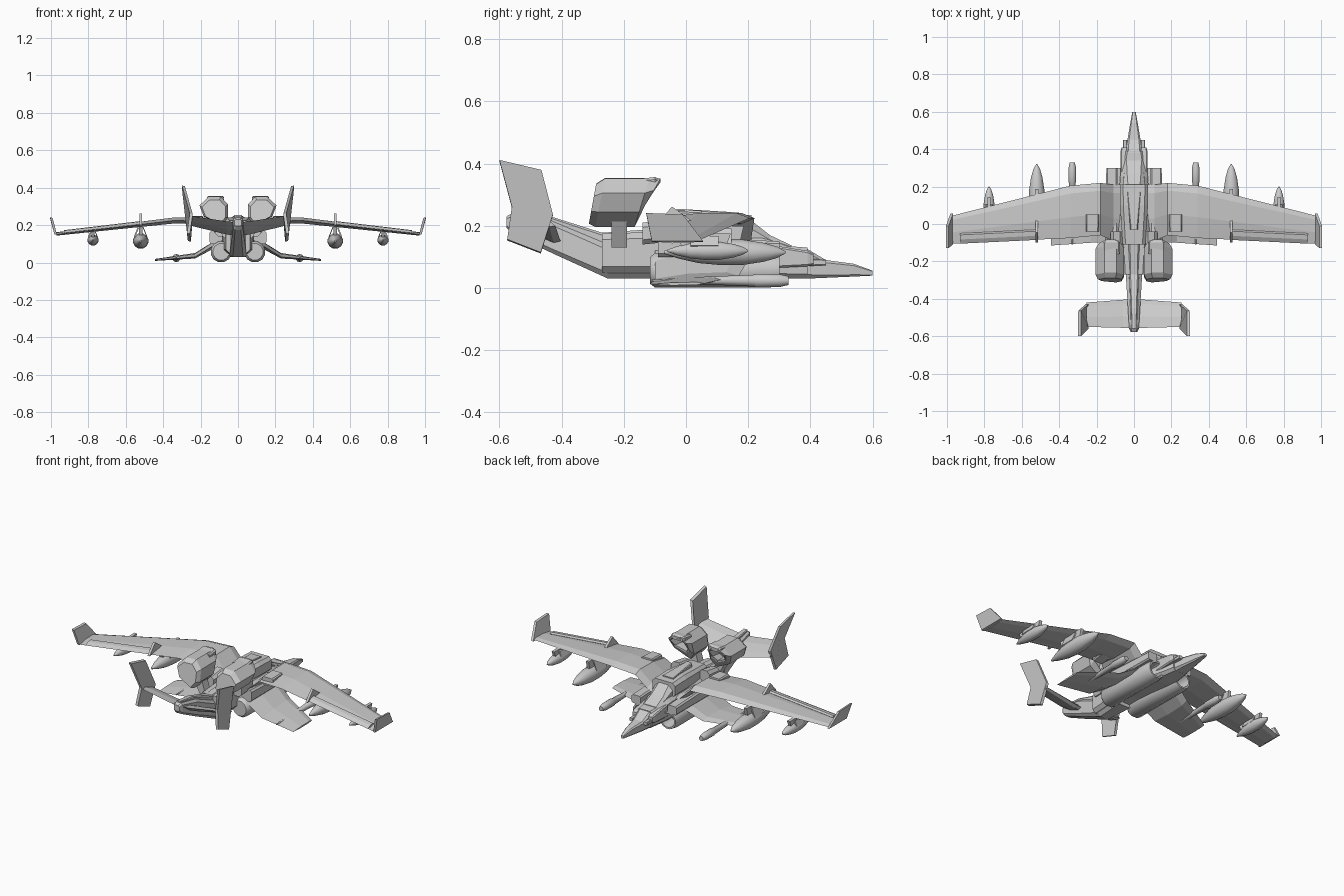
import bpy, bmesh, math
from mathutils import Vector


def loft(name, rings, mirror=False, smooth=False):
    """Skin a row of equal-sized rings; optionally mirror across x = 0."""
    bm = bmesh.new()
    vs = [[bm.verts.new(p) for p in r] for r in rings]
    n = len(rings[0])
    for a, b in zip(vs, vs[1:]):
        for i in range(n):
            j = (i + 1) % n
            bm.faces.new((a[i], a[j], b[j], b[i]))
    bm.faces.new(vs[0][::-1])
    bm.faces.new(vs[-1])
    bmesh.ops.recalc_face_normals(bm, faces=bm.faces)
    me = bpy.data.meshes.new(name)
    bm.to_mesh(me)
    bm.free()
    ob = bpy.data.objects.new(name, me)
    bpy.context.collection.objects.link(ob)
    if mirror:
        m = ob.modifiers.new("mirror", 'MIRROR')
        m.use_axis[0] = True
        m.use_clip = False
    if smooth:
        bpy.context.view_layer.objects.active = ob
        ob.select_set(True)
        bpy.ops.object.shade_smooth_by_angle(angle=math.radians(40))
        ob.select_set(False)
    return ob


def hull(name, secs, c=0.3, cx=0.0, mirror=False):
    """Chamfered box sections along y: (y, half width, z bottom, z top)."""
    rings = []
    for y, w, z0, z1 in secs:
        k = c * min(w, (z1 - z0) / 2)
        rings.append([(cx + x, y, z) for x, z in (
            (-w + k, z0), (w - k, z0), (w, z0 + k), (w, z1 - k),
            (w - k, z1), (-w + k, z1), (-w, z1 - k), (-w, z0 + k))])
    return loft(name, rings, mirror)


def wing(name, secs):
    """Aerofoil sections along x: (x, trailing y, leading y, z trailing, z leading, thickness)."""
    rings = []
    for x, t, l, zt, zl, h in secs:
        def p(f, d):
            return (x, t + (l - t) * f, zt + (zl - zt) * f + d)
        rings.append([p(0, 0), p(.4, h / 2), p(.85, h / 2), p(1, 0), p(.85, -h / 2), p(.4, -h / 2)])
    return loft(name, rings, True)


def plate(name, pts, d, mirror=True):
    """Flat polygon thickened along d."""
    d = Vector(d) / 2
    return loft(name, [[Vector(p) - d for p in pts], [Vector(p) + d for p in pts]], mirror)


def round_pod(name, cx, cz, secs, n=12):
    """Round body along y: (y, radius)."""
    rings = [[(cx + r * math.cos(2 * math.pi * (i + .5) / n), y,
               cz + r * math.sin(2 * math.pi * (i + .5) / n)) for i in range(n)] for y, r in secs]
    return loft(name, rings, True, True)


# Fuselage, nose and canopy
hull("fuselage", [(-.27, .065, .05, .175), (-.11, .075, .05, .18), (0, .085, .05, .17),
                  (.25, .075, .03, .16), (.33, .06, .03, .135), (.39, .05, .03, .13)])
hull("nose", [(.38, .045, .03, .132), (.45, .035, .033, .09), (.54, .02, .037, .078), (.6, .009, .04, .056)])
hull("spine", [(-.11, .06, .15, .225), (.1, .075, .15, .24), (.21, .075, .15, .235)], .4)
hull("canopy", [(.2, .06, .13, .225), (.27, .052, .12, .17), (.34, .045, .12, .137)], .6)
hull("spine_wedge", [(-.03, .02, .22, .255), (.17, .035, .23, .243)])
hull("cheek_block", [(.2, .02, .06, .15), (.39, .02, .07, .12), (.41, .014, .075, .11)], cx=.052, mirror=True)
hull("nose_gun", [(.36, .012, .07, .095), (.45, .011, .073, .092)], cx=.047, mirror=True)

# Main wings with gull roots, flaps and winglets
wing("main_wing", [(.07, -.09, .21, .14, .14, .035), (.11, -.09, .21, .155, .16, .035),
                   (.18, -.06, .22, .22, .225, .035), (.34, -.075, .205, .225, .225, .032),
                   (.97, -.105, .045, .15, .155, .016)])
wing("aileron_strip", [(.52, -.085, -.03, .205, .213, .02), (.93, -.105, -.05, .158, .165, .018)])
plate("winglet", [(.975, .055, .15), (.998, -.01, .235), (.998, -.128, .24), (.975, -.11, .15)], (.014, 0, .003))
plate("wing_fence", [(.52, .035, .205), (.52, -.045, .262), (.52, -.1, .2)], (.014, 0, 0))
hull("wing_root_box", [(-.04, .035, .2, .247), (.05, .035, .21, .25)], cx=.222, mirror=True)
hull("shoulder_block", [(-.09, .035, .1, .17), (.3, .03, .1, .15)], cx=.118, mirror=True)

# Pods hung under the wings
for label, x, z, r, y0, y1, zw in (("large", .52, .115, .042, -.07, .32, .2), ("small", .775, .12, .03, -.06, .2, .175)):
    L = y1 - y0
    round_pod(label + "_pod", x, z, [(y0 + L * f, r * k) for f, k in (
        (0, .12), (.12, .5), (.28, .85), (.45, 1), (.65, 1), (.82, .75), (.93, .45), (1, .08))])
    m = y0 + L * .4
    plate(label + "_pod_pylon", [(x, m - .08, zw), (x, m + .1, zw), (x, m + .08, z), (x, m - .05, z)], (.018, 0, 0))
    for s in (-1, 1):
        plate(label + "_pod_brace", [(x + s * r * .8, m + .06, z + r * .5), (x + s * r * .8, m - .03, z + r * .5),
              (x + s * .012, m - .03, zw - .01), (x + s * .012, m + .06, zw - .01)], (.007, 0, .004))

# Lower jet tubes with hollow intakes
round_pod("lower_jet", .09, .057, [(-.115, .045), (-.1, .057), (.27, .057), (.3, .052), (.3, .042), (.22, .035)], 12)

# Lower stub wings and their slim pods
wing("stub_wing", [(.08, -.1, .2, .12, .12, .04), (.14, -.1, .2, .085, .09, .035), (.23, -.1, .17, .03, .04, .025),
                   (.445, -.115, .06, .012, .015, .009)])
round_pod("stub_pod", .33, .024, [(-.11, .003), (.05, .012), (.22, .019), (.225, .022), (.3, .021), (.33, .014)], 10)

# Upper engine nacelles: tilted six-sided boxes with hollow slanted intakes
def nacelle_ring(y, k, slant=0, zc=.28):
    pts = ((-.075, -.04), (-.04, -.083), (.055, -.035), (.078, .025), (.03, .072), (-.035, .074), (-.075, .03))
    return [(.128 + a * k, y + slant * b, zc + b * k) for a, b in pts]


loft("upper_nacelle", [nacelle_ring(-.3, .82, .15, .275), nacelle_ring(-.275, 1, .2), nacelle_ring(-.14, 1, .3),
                       nacelle_ring(-.115, .78, .45, .295), nacelle_ring(-.115, .62, .45, .295),
                       nacelle_ring(-.18, .5, .2, .29)], True)
hull("intake_lip", [(-.16, .045, .325, .35), (-.1, .045, .325, .357), (-.088, .035, .33, .352)], .5, .12, True)
plate("nacelle_pylon", [(.04, -.215, .13), (.075, -.215, .13), (.13, -.215, .23), (.07, -.215, .23)], (0, .05, 0))
hull("exhaust_duct", [(-.14, .03, .14, .21), (-.04, .035, .15, .225)], .5, .092, True)

# Rising tail boom
hull("tail_boom", [(-.08, .055, .03, .12), (-.25, .045, .03, .14), (-.43, .034, .112, .215),
                   (-.56, .026, .175, .24), (-.578, .018, .195, .23)], .4)
hull("boom_ridge", [(-.1, .03, .12, .19), (-.27, .026, .12, .178), (-.45, .018, .19, .235), (-.56, .014, .225, .248)])

# Tailplane and swept twin fins
wing("tailplane", [(.0, -.555, -.4, .215, .145, .03), (.06, -.555, -.405, .22, .155, .03),
                   (.255, -.55, -.42, .25, .2, .02)])
plate("tail_fin", [(.292, -.6, .41), (.29, -.465, .378), (.25, -.428, .235), (.26, -.467, .113),
                   (.265, -.575, .155), (.25, -.56, .26)], (.016, 0, .004))
